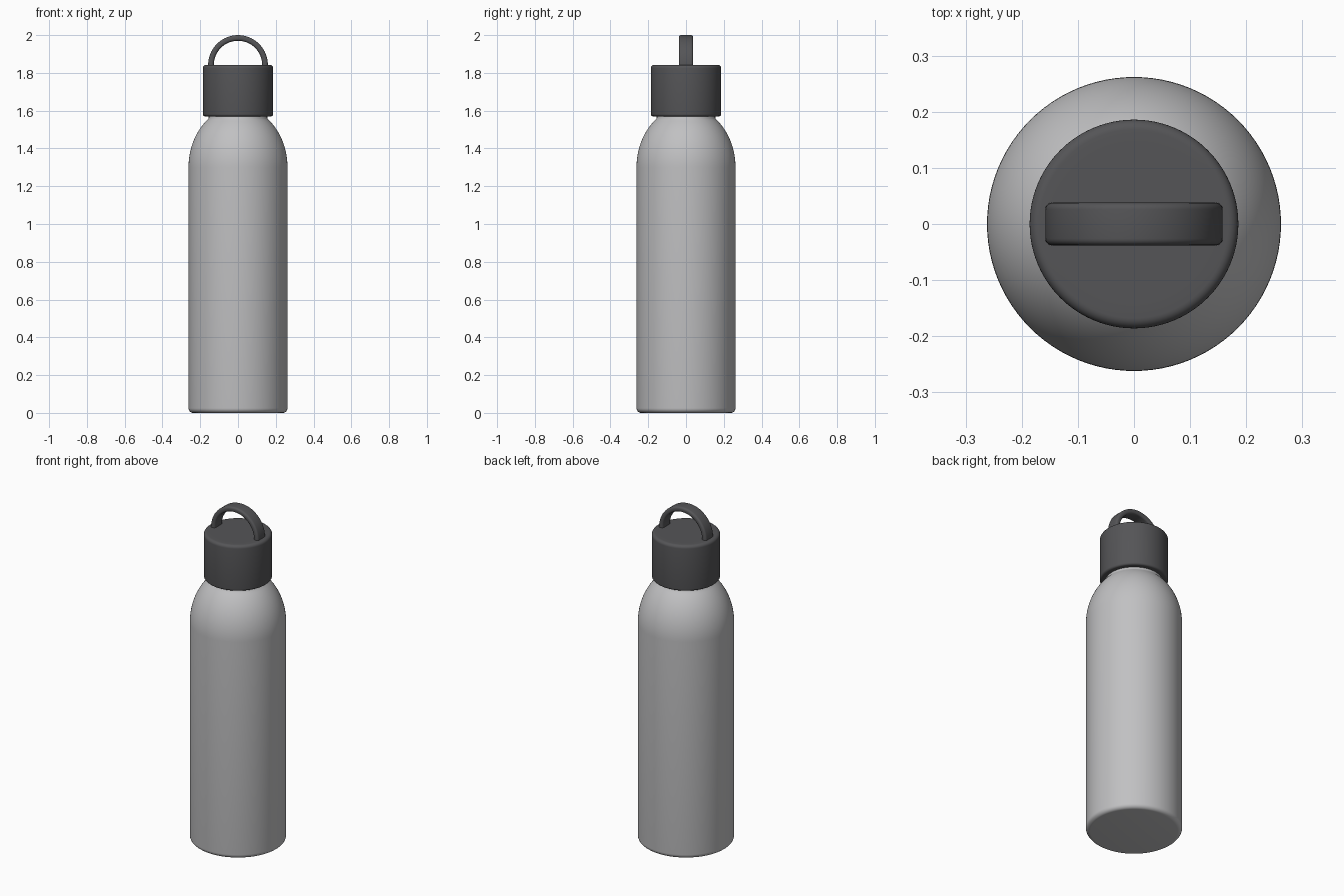
import bpy, bmesh
from math import sin, cos, pi, radians

cube = bpy.data.objects.get("Cube")
if cube:
    bpy.data.objects.remove(cube)


def material(name, r, g, b):
    m = bpy.data.materials.new(name)
    m.use_nodes = True
    m.diffuse_color = (r, g, b, 1)
    m.node_tree.nodes["Principled BSDF"].inputs["Base Color"].default_value = (r, g, b, 1)
    return m


steel = material("brushed grey", 0.53, 0.53, 0.54)
plastic = material("charcoal plastic", 0.09, 0.09, 0.095)


def finish(name, bm, mat):
    bmesh.ops.recalc_face_normals(bm, faces=bm.faces)
    mesh = bpy.data.meshes.new(name)
    bm.to_mesh(mesh)
    bm.free()
    mesh.materials.append(mat)
    ob = bpy.data.objects.new(name, mesh)
    bpy.context.collection.objects.link(ob)
    bpy.ops.object.select_all(action="DESELECT")
    ob.select_set(True)
    bpy.context.view_layer.objects.active = ob
    bpy.ops.object.shade_smooth_by_angle(angle=radians(40))
    return ob


def arc(cx, cz, rx, rz, start, end, steps):
    """Points along an elliptical arc, angles in degrees."""
    angles = [radians(start + (end - start) * i / steps) for i in range(steps + 1)]
    return [(cx + rx * cos(a), cz + rz * sin(a)) for a in angles]


def lathe(name, profile, mat, sides=96):
    """Revolve (radius, height) points about z, capping both ends."""
    bm = bmesh.new()
    rings = [[bm.verts.new((r * cos(2 * pi * i / sides), r * sin(2 * pi * i / sides), z))
              for i in range(sides)] for r, z in profile]
    for low, high in zip(rings, rings[1:]):
        for i in range(sides):
            j = (i + 1) % sides
            bm.faces.new((low[i], low[j], high[j], high[i]))
    bm.faces.new(rings[0])
    bm.faces.new(rings[-1])
    return finish(name, bm, mat)


# Bottle: rounded foot, straight wall, elliptical shoulder and short neck
lathe("bottle_body",
      arc(0.237, 0.025, 0.025, 0.025, -90, 0, 6)
      + arc(0, 1.3, 0.262, 0.32, 0, 52, 20)
      + [(0.155, 1.56), (0.155, 1.6)], steel)

# Screw lid with softened rims
lathe("lid",
      [(0.15, 1.57)]
      + arc(0.174, 1.582, 0.012, 0.012, -90, 0, 5)
      + arc(0.168, 1.825, 0.018, 0.018, 0, 90, 6)
      + [(0.14, 1.843)], plastic)

# Carry loop: a rounded strap section swept over a half circle
HALF_WIDTH, HALF_THICK, ROUND = 0.038, 0.015, 0.012
section = []
for k, (sx, sy) in enumerate([(1, 1), (-1, 1), (-1, -1), (1, -1)]):
    section += arc(sx * (HALF_THICK - ROUND), sy * (HALF_WIDTH - ROUND),
                   ROUND, ROUND, 90 * k, 90 * k + 90, 5)

loop_path = [(1, 0, -0.02)]
loop_path += [(cos(pi * i / 48), sin(pi * i / 48), 0) for i in range(49)]
loop_path += [(-1, 0, -0.02)]
bm = bmesh.new()
rings = [[bm.verts.new((c * (0.143 + u), v, 1.842 + s * (0.143 + u) + drop))
          for u, v in section] for c, s, drop in loop_path]
for a, b in zip(rings, rings[1:]):
    for i in range(len(section)):
        j = (i + 1) % len(section)
        bm.faces.new((a[i], a[j], b[j], b[i]))
bm.faces.new(rings[0])
bm.faces.new(rings[-1])
finish("carry_loop", bm, plastic)
